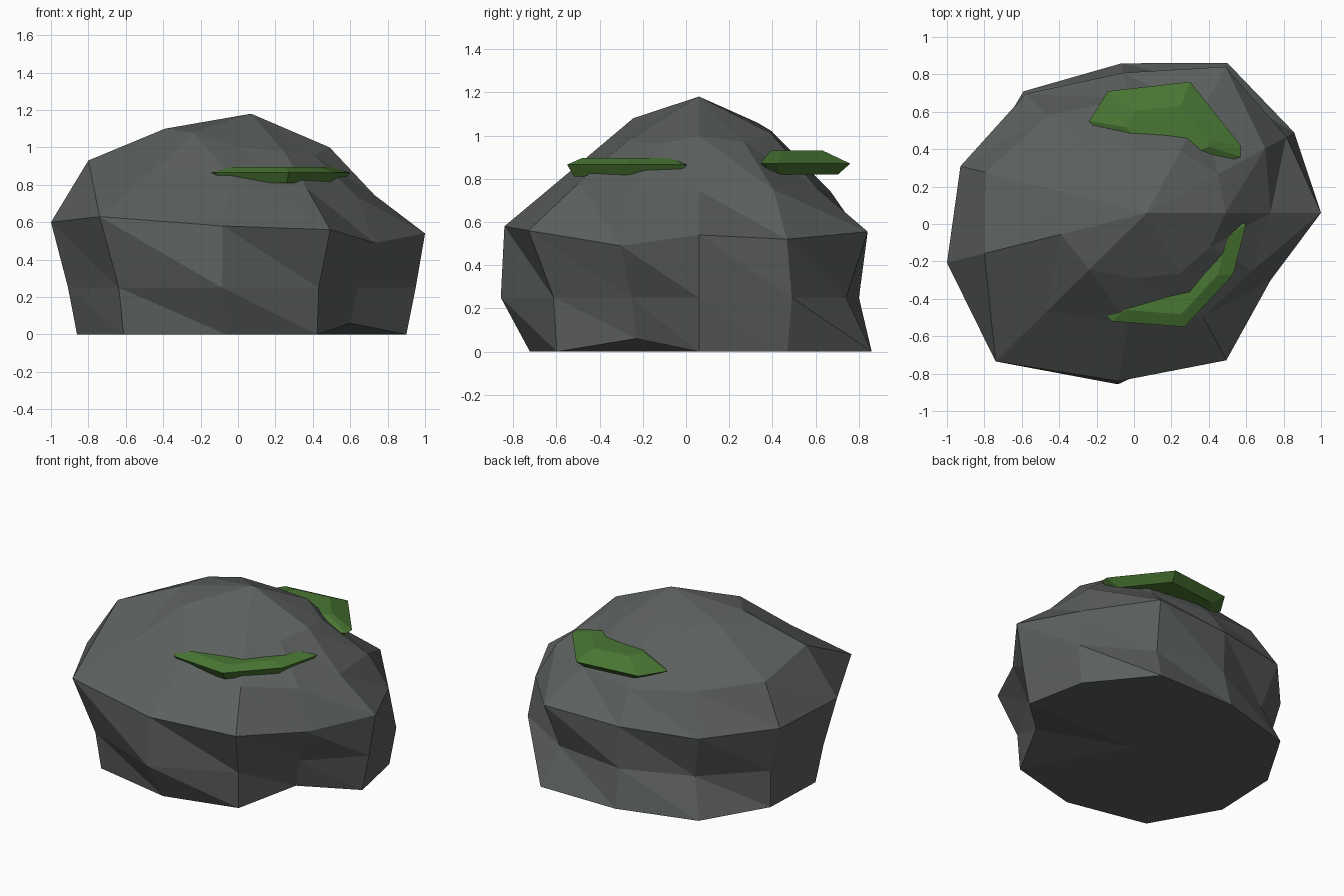
import bpy, math
from mathutils import Vector

if "Cube" in bpy.data.objects:
    bpy.data.objects.remove(bpy.data.objects["Cube"])


def material(name, rgb):
    m = bpy.data.materials.new(name)
    m.diffuse_color = (*rgb, 1)
    m.use_nodes = True
    m.node_tree.nodes["Principled BSDF"].inputs["Base Color"].default_value = m.diffuse_color
    return m


def make(name, verts, faces, mat):
    me = bpy.data.meshes.new(name)
    me.from_pydata(verts, [], faces)
    me.materials.append(mat)
    me.update()
    ob = bpy.data.objects.new(name, me)
    bpy.context.collection.objects.link(ob)
    return ob


def skin(rings, bottom, top):
    """Triangulated skin over stacked rings, closed by a point at each end."""
    n, k = len(rings[0]), len(rings)
    verts = [p for r in rings for p in r] + [bottom, top]
    faces = []
    for i in range(n):
        j = (i + 1) % n
        for a in range(0, (k - 1) * n, n):
            faces += [(a + i, a + j, a + n + i), (a + j, a + n + j, a + n + i)]
        faces += [(k * n, j, i), ((k - 1) * n + i, (k - 1) * n + j, k * n + 1)]
    return verts, faces


stone = material("grey stone", (0.105, 0.116, 0.110))
green = material("moss green", (0.066, 0.180, 0.033))

# Boulder: eleven-sided squashed rings (radii, heights) around an off-centre peak
CX, CY, N, SQUASH = 0.07, 0.06, 11, 0.85
profile = [
    ([.83, .89, 1.035, .95, 1.01, .95, .97, 1.04, .93, .85, .63], [0] * 10 + [.06]),
    ([.88, .935, .88, .88, .88, .95, 1.02, 1.08, 1.09, .87, .68], [.25] * 11),
    ([.93, .885, 1.01, .89, .99, 1.04, 1.115, 1.237, 1.07, 1.02, .785],
     [.54, .52, .555, .54, .55, .57, .60, .63, .58, .56, .49]),
    ([.66, .75, .70, .725, .81, .90, .907, .82, .70, .72, .67],
     [.745, .75, .76, .74, .80, .84, .93, .86, .84, .78, .74]),
    ([.42, .45, .43, .40, .42, .43, .48, .473, .416, .42, .40],
     [1.0, .97, 1.01, 1.02, 1.06, 1.09, 1.10, 1.08, 1.0, .98, .96]),
]
rings = []
for radii, heights in profile:
    ring = []
    for i in range(N):
        a = 2 * math.pi * i / N
        ring.append((CX + radii[i] * math.cos(a), CY + SQUASH * radii[i] * math.sin(a), heights[i]))
    rings.append(ring)
make("boulder", *skin(rings, (CX, CY, 0), (CX, CY, 1.18)), stone)


# Moss: lens-shaped pads half buried in the boulder
def moss(name, outline, z, rise, top_scale, drop, low_scale):
    c = sum((Vector(p) for p in outline), Vector((0, 0))) / len(outline)

    def ring(s, h):
        return [(*(c + (Vector(p) - c) * s), h) for p in outline]
    pads = [ring(low_scale, z - drop), ring(1, z), ring(top_scale, z + rise)]
    make(name, *skin(pads, (*c, z - drop), (*c, z + rise)), green)


moss("front_moss", [(-.16, -.47), (-.12, -.52), (.27, -.55), (.53, -.27), (.60, 0), (.3, .05), (0, -.2)],
     .865, .03, .75, .055, .88)
moss("back_moss", [(.57, .36), (.57, .42), (.30, .76), (-.14, .71), (-.24, .55), (0, .30), (.3, .25)],
     .87, .06, .55, .05, .8)
